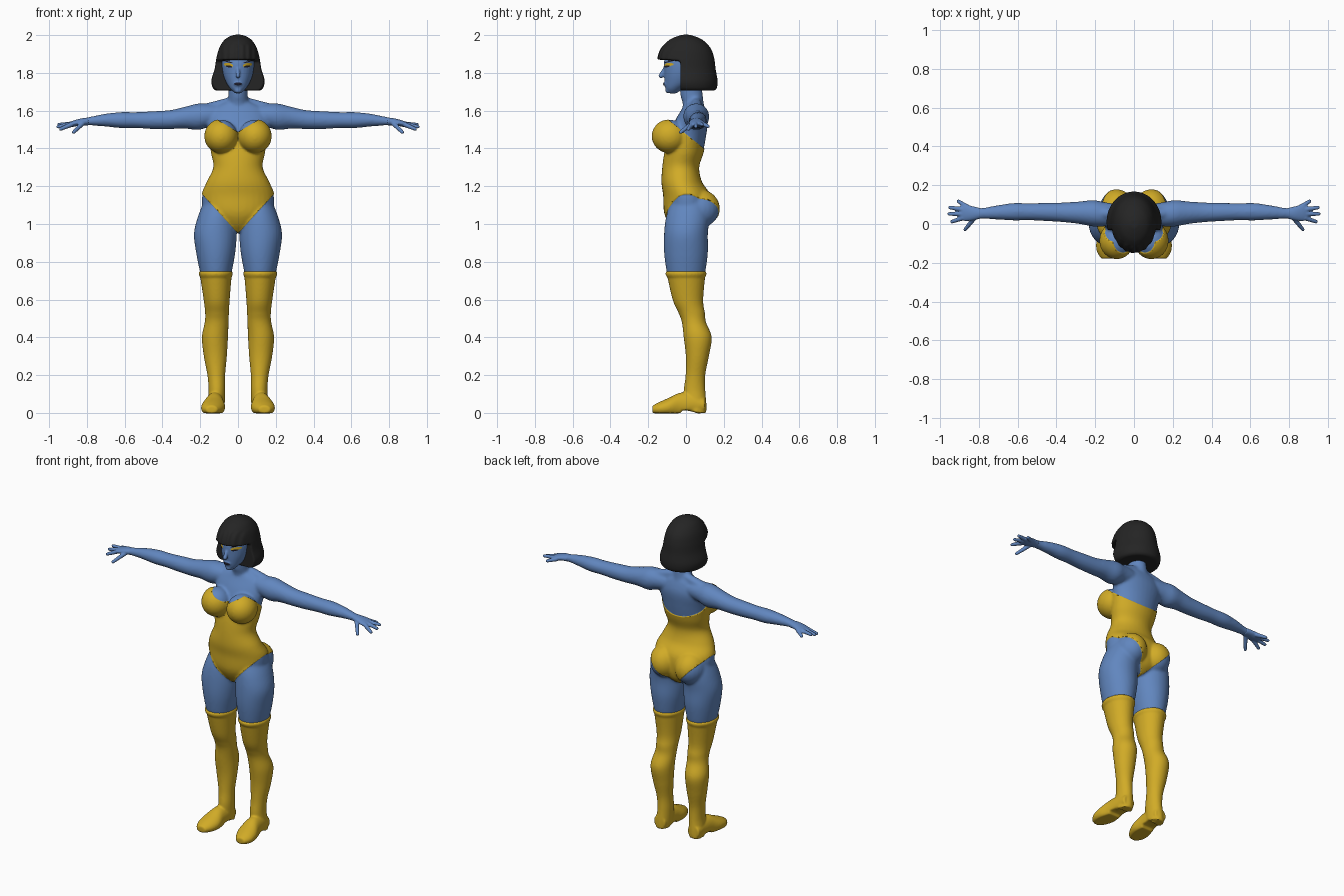
import bpy
import bmesh
import math
from mathutils import Matrix, Vector
from mathutils.bvhtree import BVHTree

default_cube = bpy.data.objects.get("Cube")
if default_cube:
    bpy.data.objects.remove(default_cube, do_unlink=True)


def make_material(name, rgb):
    material = bpy.data.materials.new(name)
    material.use_nodes = True
    colour = (*rgb, 1.0)
    material.diffuse_color = colour
    shader = next(n for n in material.node_tree.nodes if n.type == 'BSDF_PRINCIPLED')
    shader.inputs["Base Color"].default_value = colour
    shader.inputs["Roughness"].default_value = 0.6
    return material


SKIN = make_material("blue skin", (0.12, 0.24, 0.52))
GOLD = make_material("golden cloth", (0.64, 0.41, 0.02))
HAIR = make_material("black hair", (0.018, 0.018, 0.018))
DARK = make_material("dark makeup", (0.012, 0.012, 0.025))

PLACE = {
    'x': lambda t, a, b: (t, a, b),
    'y': lambda t, a, b: (a, t, b),
    'z': lambda t, a, b: (a, b, t),
}


def smooth_rows(rows, steps=6):
    """Spline interpolation between cross-sections."""
    padded = [rows[0]] + rows + [rows[-1]]
    for group in zip(padded, padded[1:], padded[2:], padded[3:]):
        for k in range(steps):
            u = k / steps
            yield [b + u / 2 * (c - a + u * (2 * a - 5 * b + 4 * c - d + u * (3 * (b - c) + d - a)))
                   for a, b, c, d in zip(*group)]
    yield rows[-1]


def loft(bm, rows, axis='z', sides=32):
    """Closed tube; each row is position, two centre coordinates, two radii."""
    place = PLACE[axis]
    rings = []
    for t, a, b, ra, rb in smooth_rows(rows):
        angles = [math.tau * i / sides for i in range(sides)]
        rings.append([bm.verts.new(place(t, a + ra * math.cos(w), b + rb * math.sin(w))) for w in angles])
    faces = [bm.faces.new(rings[0]), bm.faces.new(rings[-1])]
    for low, high in zip(rings, rings[1:]):
        for i in range(sides):
            j = (i + 1) % sides
            faces.append(bm.faces.new((low[i], low[j], high[j], high[i])))
    bmesh.ops.recalc_face_normals(bm, faces=faces)


def ball(bm, centre, radii):
    matrix = Matrix.Translation(centre) @ Matrix.Diagonal((*radii, 1))
    bmesh.ops.create_uvsphere(bm, u_segments=24, v_segments=16, radius=1, matrix=matrix)


def beads(bm, start, end, r_start, r_end, count=12):
    """Row of overlapping balls that fuses into a tapered rod."""
    for i in range(count):
        u = i / (count - 1)
        r = r_start + (r_end - r_start) * u
        ball(bm, Vector(start).lerp(Vector(end), u), (r, r, r))


def mirror(bm):
    copy = bmesh.ops.duplicate(bm, geom=bm.verts[:] + bm.edges[:] + bm.faces[:])["geom"]
    for v in copy:
        if isinstance(v, bmesh.types.BMVert):
            v.co.x = -v.co.x
    bmesh.ops.reverse_faces(bm, faces=[f for f in copy if isinstance(f, bmesh.types.BMFace)])


def add_object(name, bm, materials):
    mesh = bpy.data.meshes.new(name)
    bm.to_mesh(mesh)
    bm.free()
    obj = bpy.data.objects.new(name, mesh)
    bpy.context.collection.objects.link(obj)
    for material in materials:
        mesh.materials.append(material)
    mesh.shade_smooth()
    return obj


def fuse(name, bm, materials, voxel, relax):
    """Merge overlapping volumes into one smooth skin."""
    obj = add_object(name, bm, [])
    remesh = obj.modifiers.new("merge", 'REMESH')
    remesh.mode = 'VOXEL'
    remesh.voxel_size = voxel
    soften = obj.modifiers.new("soften", 'SMOOTH')
    soften.factor = 0.5
    soften.iterations = relax
    graph = bpy.context.evaluated_depsgraph_get()
    mesh = bpy.data.meshes.new_from_object(obj.evaluated_get(graph))
    obj.modifiers.clear()
    obj.data = mesh
    for material in materials:
        mesh.materials.append(material)
    mesh.shade_smooth()
    return obj


def mirrored_copy(obj, name):
    mesh = obj.data.copy()
    mesh.transform(Matrix.Diagonal((-1, 1, 1, 1)))
    mesh.flip_normals()
    bpy.context.collection.objects.link(bpy.data.objects.new(name, mesh))


# Body: arm, thigh, buttock and breast on one side, then mirrored
bm = bmesh.new()
loft(bm, [(.06, .05, 1.58, .05, .05), (.15, .05, 1.575, .062, .06), (.21, .055, 1.568, .068, .07),
          (.28, .058, 1.563, .058, .058), (.36, .06, 1.553, .051, .05), (.45, .062, 1.55, .047, .047),
          (.54, .063, 1.55, .044, .042), (.62, .063, 1.55, .045, .042), (.7, .06, 1.55, .037, .034),
          (.78, .055, 1.545, .028, .023), (.82, .055, 1.54, .03, .019)], 'x')
loft(bm, [(1.12, .1, .02, .08, .1), (1.04, .112, .01, .1, .115), (.95, .12, 0, .113, .116),
          (.85, .118, 0, .104, .116), (.74, .117, 0, .083, .101), (.68, .115, 0, .07, .08)])
ball(bm, (.09, .07, 1.08), (.09, .106, .1))
ball(bm, (.089, -.086, 1.465), (.086, .092, .087))
beads(bm, (.03, .055, 1.65), (.18, .055, 1.6), .025, .035)
mirror(bm)

# Torso and neck
loft(bm, [(.96, 0, .01, .05, .06), (1, 0, .015, .12, .1), (1.06, 0, .01, .18, .122),
          (1.15, 0, .005, .19, .122), (1.22, 0, -.022, .163, .104), (1.3, 0, -.028, .127, .094),
          (1.38, 0, -.01, .14, .1), (1.47, 0, .01, .152, .097), (1.55, 0, .03, .165, .086),
          (1.61, 0, .04, .14, .062), (1.645, 0, .04, .07, .045)])
loft(bm, [(1.59, 0, .045, .07, .06), (1.64, 0, .038, .056, .056), (1.68, 0, .03, .051, .059),
          (1.77, 0, .02, .053, .058)])
body = fuse("body", bm, [SKIN, GOLD], .008, 7)


def cut(bm, test, point, normal):
    faces = [f for f in bm.faces if test(f.calc_center_median())]
    geom = faces + list({e for f in faces for e in f.edges}) + list({v for f in faces for v in f.verts})
    bmesh.ops.bisect_plane(bm, geom=geom, plane_co=point, plane_no=Vector(normal).normalized())


def in_leotard(c):
    x = abs(c.x)
    if c.z > 1.3:
        return x < .2 and c.z < 1.476 - .8 * c.y and (c.y > 0 or c.z < 1.485 + .6 * x)
    return c.z > .95 + 1.1 * x


# Leotard: clean cut lines, then a slightly raised cloth layer
bm = bmesh.new()
bm.from_mesh(body.data)
cut(bm, lambda c: abs(c.x) < .05, (0, 0, 0), (1, 0, 0))
cut(bm, lambda c: abs(c.x) < .2 and 1.3 < c.z < 1.65, (0, 0, 1.476), (0, .8, 1))
for side in (-1, 1):
    cut(bm, lambda c: c.x * side > 0 and .9 < c.z < 1.27, (0, 0, .95), (-1.1 * side, 0, 1))
    cut(bm, lambda c: 0 < c.x * side < .2 and c.y < 0 and 1.4 < c.z < 1.6,
        (0, 0, 1.485), (-.6 * side, 0, 1))
bmesh.ops.remove_doubles(bm, verts=bm.verts[:], dist=.001)
cloth = [f for f in bm.faces if in_leotard(f.calc_center_median())]
for f in cloth:
    f.material_index = 1
bmesh.ops.inset_region(bm, faces=cloth, thickness=.002, depth=.004,
                       use_boundary=True, use_even_offset=False)
bm.to_mesh(body.data)
bm.free()
body.data.shade_smooth()

# Hands: palm, four fingers and a thumb
bm = bmesh.new()
loft(bm, [(.79, .055, 1.543, .027, .021), (.83, .055, 1.54, .036, .019), (.87, .058, 1.532, .043, .016),
          (.895, .058, 1.527, .036, .011)], 'x')
for base, tip in [((.86, .088, 1.53), (.905, .117, 1.517)), ((.88, .074, 1.53), (.948, .085, 1.526)),
                  ((.88, .052, 1.53), (.952, .052, 1.515)), ((.88, .032, 1.528), (.938, .012, 1.503)),
                  ((.82, .035, 1.535), (.87, -.028, 1.486))]:
    beads(bm, base, tip, .0135, .0095)
hand = fuse("hand_left", bm, [SKIN], .004, 3)
mirrored_copy(hand, "hand_right")

# Thigh boots: shaft, cuff, foot and heel
bm = bmesh.new()
loft(bm, [(.745, .118, 0, .086, .104), (.6, .113, .01, .069, .081), (.53, .111, .03, .063, .07),
          (.48, .113, .042, .063, .064), (.4, .122, .062, .069, .074), (.3, .12, .06, .061, .061),
          (.2, .115, .05, .047, .052), (.12, .112, .045, .044, .057), (.05, .116, .048, .046, .06),
          (0, .118, .05, .045, .058)])
loft(bm, [(.722, .118, 0, .086, .104), (.737, .118, 0, .091, .109), (.75, .118, 0, .087, .105)])
loft(bm, [(.1, .12, .04, .04, .04), (.04, .12, .045, .046, .06), (-.03, .125, .04, .051, .067),
          (-.09, .131, .03, .063, .05), (-.14, .138, .022, .054, .036), (-.178, .14, .018, .03, .02)], 'y')
for v in bm.verts:
    arch = .014 if -.02 < v.co.y < .04 else -.002
    v.co.z = max(v.co.z, arch)
boot = fuse("boot_left", bm, [GOLD], .006, 4)
mirrored_copy(boot, "boot_right")

# Head with nose
bm = bmesh.new()
loft(bm, [(1.692, 0, -.072, .016, .022), (1.715, 0, -.062, .04, .046), (1.75, 0, -.035, .063, .078),
          (1.8, 0, -.02, .08, .096), (1.86, 0, -.005, .087, .111), (1.92, 0, .01, .08, .105),
          (1.96, 0, .01, .05, .07)])
beads(bm, (0, -.108, 1.835), (0, -.132, 1.785), .007, .013)
ball(bm, (0, -.106, 1.742), (.024, .014, .013))
ball(bm, (0, -.094, 1.708), (.02, .016, .016))
head = fuse("head", bm, [SKIN], .005, 3)
bm = bmesh.new()
bm.from_mesh(head.data)
head_surface = BVHTree.FromBMesh(bm)
bm.free()


def face_patch(name, x, z, half_width, half_height, tilt, material, lift):
    """Thin oval laid onto the face."""
    bm = bmesh.new()
    bmesh.ops.create_circle(bm, cap_ends=True, cap_tris=True, segments=20, radius=1)
    bmesh.ops.subdivide_edges(bm, edges=bm.edges[:], cuts=2, use_grid_fill=True)
    for v in bm.verts:
        p = Matrix.Rotation(tilt, 2) @ Vector((v.co.x * half_width, v.co.y * half_height))
        hit = head_surface.ray_cast(Vector((x + p.x, -1, z + p.y)), Vector((0, 1, 0)))[0]
        v.co = (x + p.x, (hit.y if hit else -.08) - lift, z + p.y)
    add_object(name, bm, [material])


# Painted face: lids, eyes, brows and lips
for side, word in ((1, "left"), (-1, "right")):
    face_patch("eyelid_" + word, side * .05, 1.842, .025, .01, side * .2, GOLD, .002)
    face_patch("eye_" + word, side * .047, 1.834, .017, .005, side * .15, DARK, .004)
    face_patch("brow_" + word, side * .05, 1.858, .025, .003, side * .25, DARK, .003)
face_patch("lips", 0, 1.742, .021, .008, 0, DARK, .002)

# Bobbed hair with an overhanging fringe
bm = bmesh.new()
loft(bm, [(1.706, 0, .03, .115, .118), (1.72, 0, .02, .133, .143), (1.76, 0, .01, .141, .157),
          (1.82, 0, .005, .124, .152), (1.88, 0, 0, .114, .149), (1.93, 0, 0, .1, .131),
          (1.97, 0, 0, .076, .094), (1.99, 0, 0, .05, .057), (2.002, 0, 0, .02, .02)], sides=64)
for v in bm.verts:
    if v.co.z < 1.862:
        v.co.y = max(v.co.y, -.03)
    elif v.co.y < 0 and v.co.z < 1.95:
        v.co.y += .004 * math.sin(v.co.x * 190)
fuse("hair", bm, [HAIR], .005, 3)
